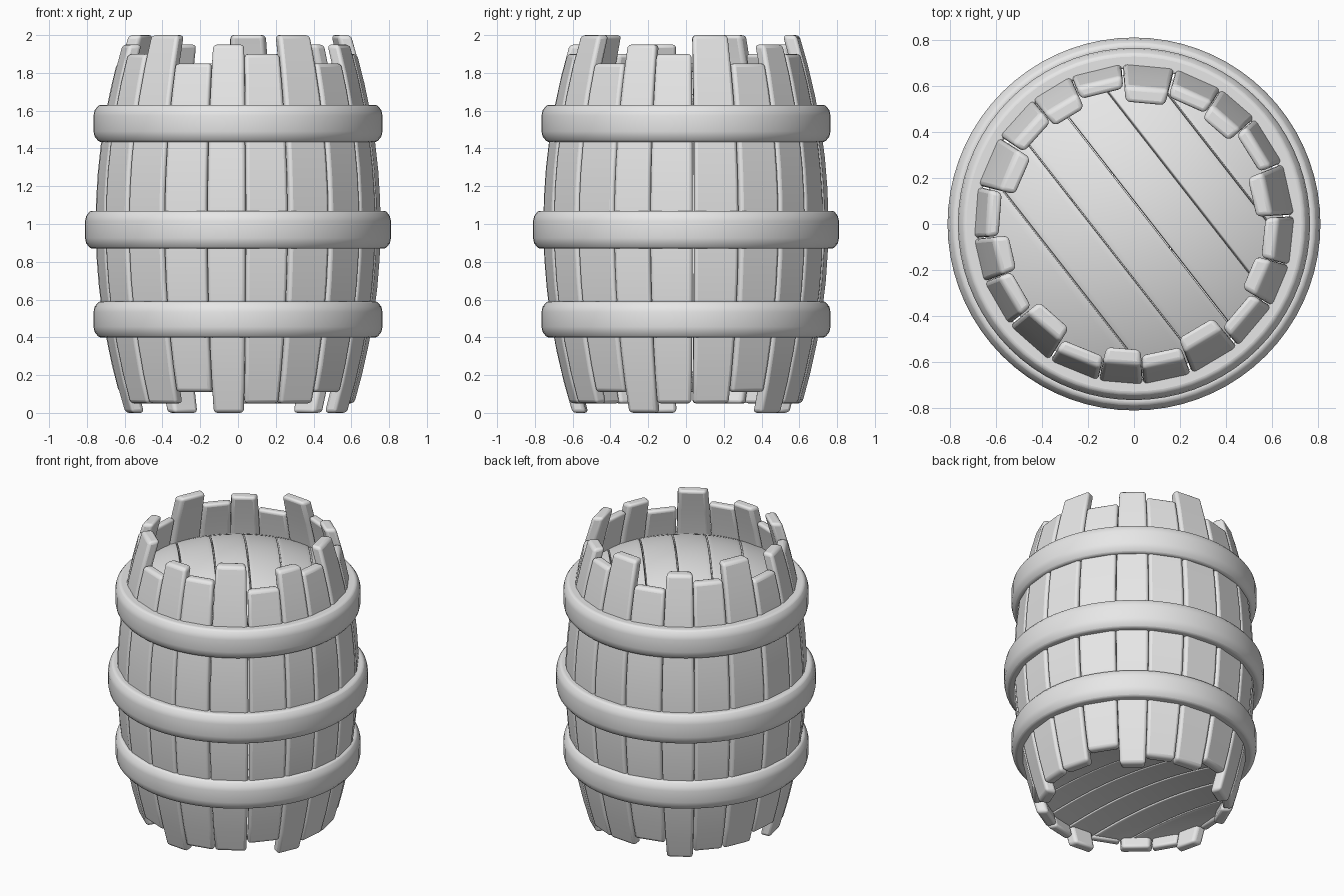
import bpy, math

if "Cube" in bpy.data.objects:
    bpy.data.objects.remove(bpy.data.objects["Cube"])

grey = bpy.data.materials.new("light_grey")
grey.diffuse_color = (0.8, 0.8, 0.8, 1)
grey.use_nodes = True
grey.node_tree.nodes["Principled BSDF"].inputs["Base Color"].default_value = grey.diffuse_color


def make(name, verts, faces, bevel=0.0, solid=0.0, angle=40):
    me = bpy.data.meshes.new(name)
    me.from_pydata(verts, [], faces)
    me.materials.append(grey)
    ob = bpy.data.objects.new(name, me)
    bpy.context.collection.objects.link(ob)
    if solid:
        m = ob.modifiers.new("thick", 'SOLIDIFY')
        m.thickness = solid
        m.offset = -1
    if bevel:
        m = ob.modifiers.new("bevel", 'BEVEL')
        m.width = bevel
        m.segments = 3
        m.limit_method = 'ANGLE'
        m.angle_limit = math.radians(40)
    bpy.ops.object.select_all(action='DESELECT')
    ob.select_set(True)
    bpy.context.view_layer.objects.active = ob
    bpy.ops.object.shade_smooth_by_angle(angle=math.radians(angle))
    return ob


def radius(z):
    # bulging barrel outline
    return 0.758 - 0.155 * (z - 1) ** 2


def stave(name, centre, width, z0, z1, thick):
    rows, verts, faces = 12, [], []
    for i in range(rows + 1):
        z = z0 + (z1 - z0) * i / rows
        ro = radius(z)
        ri = ro - thick
        for r, s in ((ro, -1), (ro, 1), (ri, 1), (ri, -1)):
            a = math.radians(centre + s * width / 2)
            verts.append((r * math.cos(a), r * math.sin(a), z))
    for i in range(rows):
        for k in range(4):
            a, b = i * 4 + k, i * 4 + (k + 1) % 4
            faces.append((a, b, b + 4, a + 4))
    n = rows * 4
    faces += [(3, 2, 1, 0), (n, n + 1, n + 2, n + 3)]
    make(name, verts, faces, bevel=0.02, angle=60)


# Staves: a set of four kinds repeated five times
kinds = [(-131.3, 18.6, 0.05, 2.0, 0.075), (-112.2, 18.5, 0.11, 1.85, 0.06),
         (-94.8, 15.8, 0.0, 1.95, 0.075), (-78, 17.5, 0.05, 1.90, 0.065)]
for g in range(5):
    for k, (c, w, z0, z1, t) in enumerate(kinds):
        stave(f"stave_{g * 4 + k + 1}", c + 72 * g, w, z0, z1, t)


# Hoops: chamfered band swept round the barrel
def hoop(name, z0, z1, r):
    c, n, ri = 0.028, 72, r - 0.09
    prof = [(ri, z0), (r - c, z0), (r - 0.006, z0 + c), (r, z0 + 2 * c),
            (r, z1 - 2 * c), (r - 0.006, z1 - c), (r - c, z1), (ri, z1)]
    p = len(prof)
    verts = [(q * math.cos(2 * math.pi * i / n), q * math.sin(2 * math.pi * i / n), z)
             for i in range(n) for q, z in prof]
    faces = [(i * p + k, ((i + 1) % n) * p + k,
              ((i + 1) % n) * p + (k + 1) % p, i * p + (k + 1) % p)
             for i in range(n) for k in range(p)]
    make(name, verts, faces, bevel=0.01, angle=50)


hoop("lower_hoop", 0.40, 0.59, 0.765)
hoop("middle_hoop", 0.87, 1.07, 0.81)
hoop("upper_hoop", 1.435, 1.63, 0.765)


# Domed heads made of planks cut to a circle
def head(name, rad, z_edge, rise, direction):
    d = math.radians(direction)
    seams = [s * rad / 0.65 for s in (-0.64, -0.36, -0.15, 0.06, 0.265, 0.465, 0.64)]
    nu, nv = 8, 24
    for j in range(6):
        u0, u1 = seams[j] + 0.003, seams[j + 1] - 0.003
        verts, faces = [], []
        for a in range(nu + 1):
            u = u0 + (u1 - u0) * a / nu
            w = math.sqrt(rad * rad - u * u)
            for b in range(nv + 1):
                v = w * (2 * b / nv - 1)
                z = z_edge + rise * (1 - (u * u + v * v) / rad ** 2)
                verts.append((u * math.sin(d) * -1 + v * math.cos(d),
                              u * math.cos(d) + v * math.sin(d), z))
        for a in range(nu):
            for b in range(nv):
                i = a * (nv + 1) + b
                faces.append((i, i + 1, i + nv + 2, i + nv + 1))
        make(f"{name}_plank_{j + 1}", verts, faces, bevel=0.006, solid=0.04)


head("top_head", 0.65, 1.65, 0.16, -52)
head("bottom_head", 0.60, 0.16, 0.06, 100)
